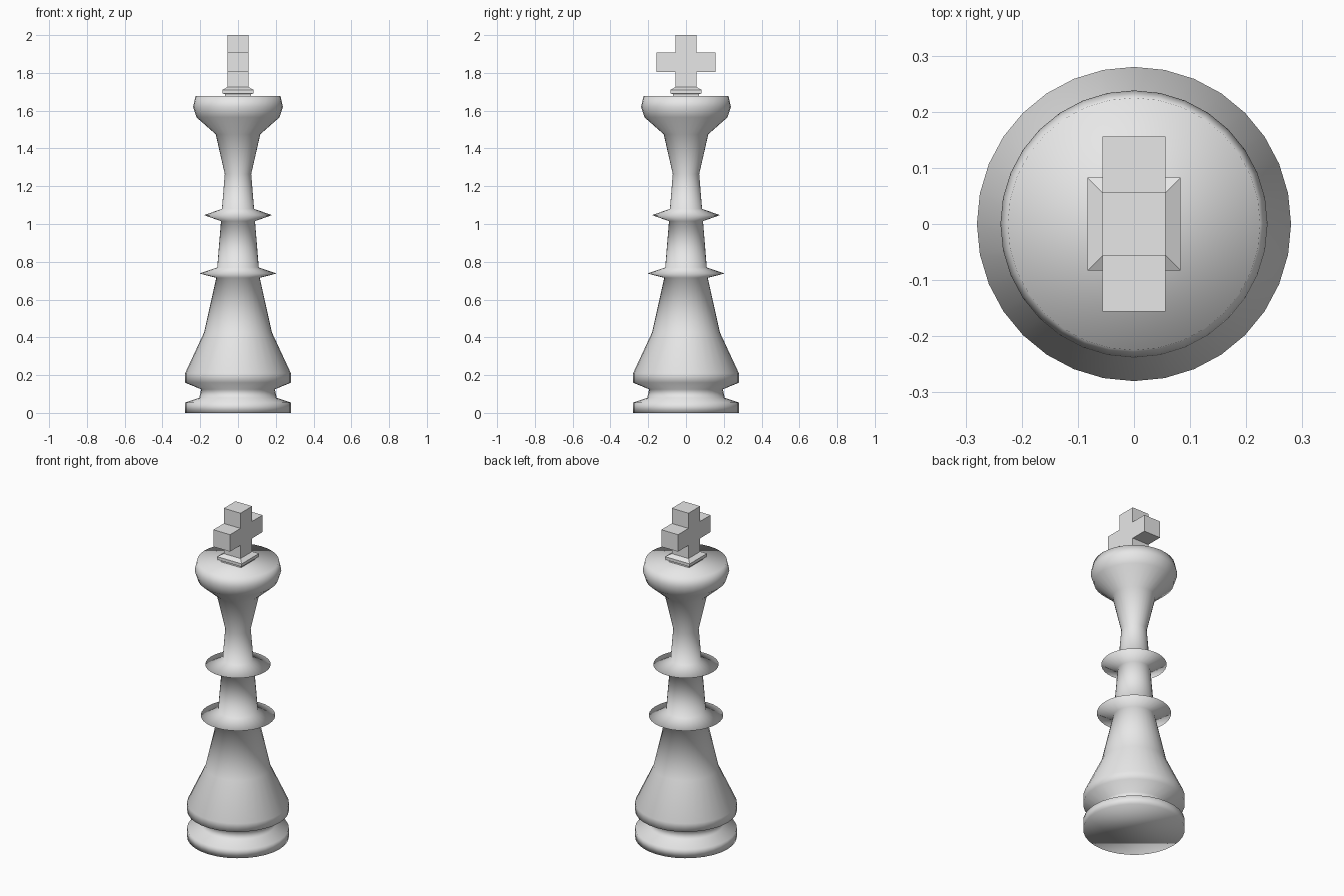
import bpy, bmesh, math

if "Cube" in bpy.data.objects:
    bpy.data.objects.remove(bpy.data.objects["Cube"])

grey = bpy.data.materials.new("light grey")
grey.diffuse_color = (0.8, 0.8, 0.8, 1)
grey.use_nodes = True
grey.node_tree.nodes["Principled BSDF"].inputs["Base Color"].default_value = grey.diffuse_color


def finish(bm, name, smooth):
    bmesh.ops.recalc_face_normals(bm, faces=bm.faces)
    for f in bm.faces:
        f.smooth = smooth
    me = bpy.data.meshes.new(name)
    bm.to_mesh(me)
    bm.free()
    me.materials.append(grey)
    ob = bpy.data.objects.new(name, me)
    bpy.context.collection.objects.link(ob)
    return ob


def stack(bm, rings):
    """Skin a list of vertex rings and cap both ends."""
    for a, b in zip(rings, rings[1:]):
        n = len(a)
        for i in range(n):
            j = (i + 1) % n
            bm.faces.new((a[i], a[j], b[j], b[i]))
    bm.faces.new(rings[0][::-1])
    bm.faces.new(rings[-1])


def lathe(name, profile, sides, turn=0.0, smooth=True):
    bm = bmesh.new()
    rings = [[bm.verts.new((r * math.cos(turn + math.tau * i / sides),
                            r * math.sin(turn + math.tau * i / sides), z))
              for i in range(sides)] for r, z in profile]
    stack(bm, rings)
    return finish(bm, name, smooth)


# Turned body: foot, skirt, two collars, neck and flared head
lathe("turned_body", [
    (0.28, 0.0), (0.28, 0.055), (0.205, 0.08), (0.195, 0.125),
    (0.28, 0.16), (0.28, 0.21), (0.18, 0.425),
    (0.115, 0.715), (0.205, 0.738), (0.11, 0.77),
    (0.09, 1.015), (0.18, 1.047), (0.085, 1.08),
    (0.07, 1.265), (0.118, 1.475), (0.22, 1.565),
    (0.238, 1.62), (0.225, 1.677)], 32)

# Square plinth under the cross
k = math.sqrt(2)
lathe("cross_plinth", [(0.068 * k, 1.67), (0.068 * k, 1.687), (0.083 * k, 1.692),
                       (0.083 * k, 1.71), (0.056 * k, 1.725)],
      4, math.pi / 4, False)

# Cross: plus-shaped outline extruded along x
w, arm, lo, hi = 0.056, 0.156, 1.805, 1.908
right = [(w, 1.72), (w, lo), (arm, lo), (arm, hi), (w, hi), (w, 2.0)]
outline = right + [(-y, z) for y, z in reversed(right)]
bm = bmesh.new()
stack(bm, [[bm.verts.new((x, y, z)) for y, z in outline] for x in (-w, w)])
finish(bm, "cross", False)
